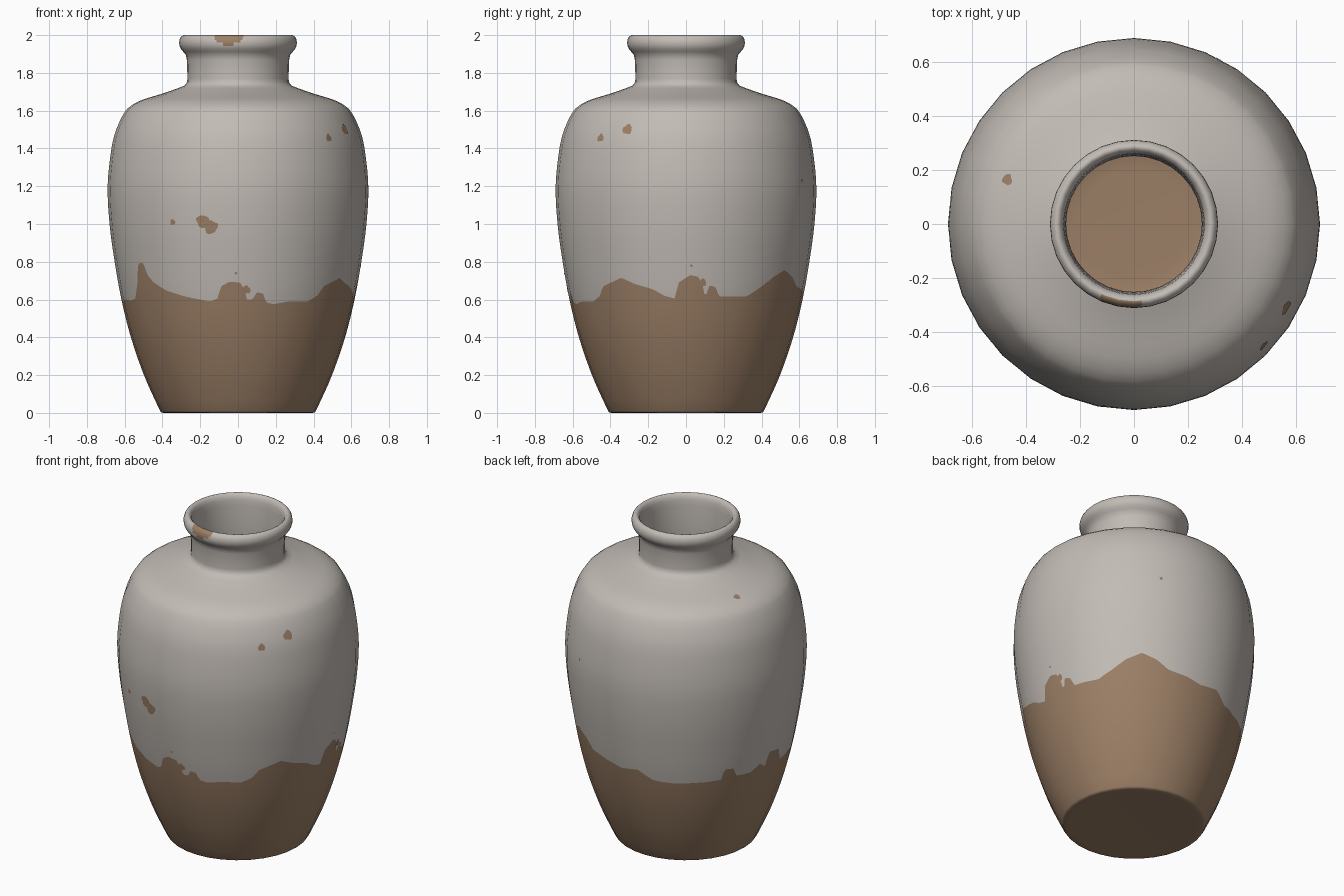
import bpy, math
from mathutils import Vector

if "Cube" in bpy.data.objects:
    bpy.data.objects.remove(bpy.data.objects["Cube"])

SIDES, SUB = 32, 10
COLS = SIDES * SUB


def material(name, rgb):
    m = bpy.data.materials.new(name)
    m.diffuse_color = (*rgb, 1)
    m.use_nodes = True
    m.node_tree.nodes["Principled BSDF"].inputs["Base Color"].default_value = m.diffuse_color
    return m


glaze = material("grey glaze", (0.54, 0.50, 0.462))
clay = material("brown clay", (0.33, 0.212, 0.132))

# Body profile as (z, radius)
BODY = [(0.01, 0.412), (0.06, 0.436), (0.2, 0.498), (0.4, 0.567), (0.6, 0.617),
        (0.8, 0.653), (1.0, 0.68), (1.2, 0.69), (1.4, 0.67), (1.5, 0.645),
        (1.6, 0.595), (1.632, 0.558), (1.66, 0.5), (1.69, 0.4), (1.72, 0.315)]

# Glaze edge as (angle from the front in degrees, height)
EDGE = [(-67, .595), (-62, .605), (-57, .69), (-54.5, .79), (-50.8, .795), (-48.6, .73),
        (-44.7, .69), (-38, .65), (-26.6, .615), (-14, .59), (-10.2, .605), (-8.2, .67),
        (-4, .695), (1, .69), (3.2, .65), (4.2, .60), (7.4, .60), (9.2, .64), (12.4, .63),
        (14, .585), (18, .575), (26, .59), (37, .59), (42.6, .62), (46, .67), (57.5, .715),
        (64, .685), (73.6, .655), (79.4, .62), (84.4, .605), (86.5, .69), (92, .73),
        (96, .72), (98, .68), (99, .63), (100.3, .63), (101.3, .675), (104.5, .665),
        (106.5, .615), (121, .615), (129, .665), (136.5, .72), (144, .755), (152, .72),
        (158, .67), (170, .65), (178, .63), (189, .645), (197, .59), (208, .58),
        (234, .59), (235.5, .66), (241, .655), (242.5, .60), (252, .597), (258, .635),
        (262, .60), (264, .69), (272, .68), (276, .59), (285, .60), (293, .595)]


def lerp_table(table, t):
    for (a, u), (b, v) in zip(table, table[1:]):
        if t <= b:
            return u + (v - u) * (t - a) / (b - a)
    return table[-1][1]


def body_radius(z):
    # Smooth cubic through the body profile
    p = BODY
    z = min(max(z, p[0][0]), p[-1][0])
    i = next(k for k in range(len(p) - 1) if z <= p[k + 1][0])

    def slope(k):
        a, b = p[max(k - 1, 0)], p[min(k + 1, len(p) - 1)]
        return (b[1] - a[1]) / (b[0] - a[0])
    h = p[i + 1][0] - p[i][0]
    t = (z - p[i][0]) / h
    return ((2*t**3 - 3*t*t + 1) * p[i][1] + (t**3 - 2*t*t + t) * h * slope(i)
            + (3*t*t - 2*t**3) * p[i + 1][1] + (t**3 - t*t) * h * slope(i + 1))


def facet(deg):
    # Flattens the circle to straight sides between the corners
    step = 360 / SIDES
    local = deg % step - step / 2
    return math.cos(math.pi / SIDES) / math.cos(math.radians(local))


def place(deg, r, z):
    a = math.radians(deg)
    return Vector((r * math.sin(a), -r * math.cos(a), z))


def make_object(name, verts, faces, mats):
    me = bpy.data.meshes.new(name)
    me.from_pydata(verts, [], faces)
    ob = bpy.data.objects.new(name, me)
    bpy.context.collection.objects.link(ob)
    for m in mats:
        me.materials.append(m)
    for f in me.polygons:
        f.use_smooth = True
    return ob


LOW, HIGH = 10, 18
SHOULDER = [1.57, 1.59, 1.61, 1.632, 1.648, 1.66, 1.675, 1.69, 1.705, 1.72]
# Neck, rolled rim and inner neck as (radius, z)
NECK = [(.283, 1.733), (.270, 1.75), (.268, 1.77), (.269, 1.82), (.271, 1.87), (.276, 1.895),
        (.29, 1.912), (.303, 1.928), (.310, 1.943), (.312, 1.96), (.310, 1.975),
        (.304, 1.988), (.296, 1.996), (.287, 2.0), (.278, 1.997), (.268, 1.985),
        (.262, 1.965), (.259, 1.93), (.255, 1.85), (.252, 1.75), (.256, 1.71)]
INSIDE = [1.68, 1.66, 1.632, 1.6, 1.5, 1.4, 1.2, 1.0, 0.8, 0.6, 0.4, 0.2, 0.06]


def column(deg):
    edge = lerp_table(EDGE, deg)
    pts = [(0.2, 0.004), (0.37, 0.0), (0.395, 0.0), (0.407, 0.003)]
    zs = [0.01 + (edge - 0.01) * i / LOW for i in range(LOW + 1)]
    zs += [edge + (1.55 - edge) * i / HIGH for i in range(1, HIGH + 1)] + SHOULDER
    pts += [(body_radius(z), z) for z in zs]
    pts += NECK
    pts += [(body_radius(z) - 0.03, z - 0.01) for z in INSIDE]
    return pts + [(0.2, 0.04)]


# Vase: one lathed shell with the glaze edge as an edge loop
angles = [-67 + 360 * (i + 0.0) / COLS for i in range(COLS)]
start = -67.5                       # a corner of the many-sided outline
angles = [start + 360 * i / COLS for i in range(COLS)]
angles = [a if a >= -67 else a + 360 for a in angles]
columns = [column(a) for a in angles]
ROWS = len(columns[0])
verts = [place(a, r, z) for a, col in zip(angles, columns) for r, z in col]
under, floor = len(verts), len(verts) + 1
verts += [Vector((0, 0, 0.004)), Vector((0, 0, 0.04))]
faces, slots = [], []
rim_first = 4 + LOW + 1 + HIGH + len(SHOULDER)
inner_first = rim_first + len(NECK)
for c in range(COLS):
    a, b = c * ROWS, (c + 1) % COLS * ROWS
    for k in range(ROWS - 1):
        faces.append((a + k, b + k, b + k + 1, a + k + 1))
        r = (columns[c][k][0] + columns[c][k + 1][0]) / 2
        z = (columns[c][k][1] + columns[c][k + 1][1]) / 2
        brown = k < 4 + LOW or (k >= inner_first and z < 0.6)
        # Bare patch on the front of the rim
        deg = (angles[c] + 180 / COLS + 180) % 360 - 180
        if rim_first <= k < inner_first and r > 0.285 and z > 1.94:
            brown = ((deg + 9.5) / 15) ** 2 + ((2 - z) / 0.052) ** 2 < 1
        slots.append(int(brown))
    faces += [(under, b, a), (floor, a + ROWS - 1, b + ROWS - 1)]
    slots += [1, 1]
vase = make_object("vase", verts, faces, [glaze, clay])
me = vase.data
me.polygons.foreach_set("material_index", slots)

# Keep round shading while flattening the outline to straight sides
normals = [v.normal.copy() for v in me.vertices]
for v in me.vertices[:under]:
    f = facet(angles[v.index // ROWS])
    v.co.x *= f
    v.co.y *= f
me.normals_split_custom_set_from_vertices(normals)
me.update()


# Chips: thin clay patches lying on the glaze
def chip(name, deg, z, size, seed):
    vs, n = [], 14
    for ring in (0, 0.5, 1):
        for i in range(n if ring else 1):
            t = 2 * math.pi * i / n
            s = ring * size * (1 + 0.12 * math.sin(3 * t + seed) + 0.08 * math.sin(5 * t))
            # step along the slope of the wall
            slope = (body_radius(z + 0.01) - body_radius(z - 0.01)) / 0.02
            zz = z + s * math.sin(t) / math.hypot(1, slope)
            r = body_radius(zz)
            d = deg + math.degrees(s * math.cos(t) / r)
            out = place(d, 1, -slope).normalized()
            vs.append(place(d, r * facet(d), zz) + out * 0.003)
    fs = [(0, 1 + i, 1 + (i + 1) % n) for i in range(n)]
    fs += [(1 + i, 1 + n + i, 1 + n + (i + 1) % n, 1 + (i + 1) % n) for i in range(n)]
    make_object(name, vs, fs, [clay])


CHIPS = [(-16, 1.015, .034), (-12.3, .985, .037), (-30.5, 1.01, .015), (46.8, 1.455, .021),
         (61.2, 1.5, .028), (-109.3, 1.66, .02), (153, 1.23, .01), (-1, .74, .007),
         (92.5, .78, .007), (4, .652, .022), (98, .69, .02)]
for i, (deg, z, size) in enumerate(CHIPS):
    chip(f"chip_{i + 1}", deg, z, size, i)
